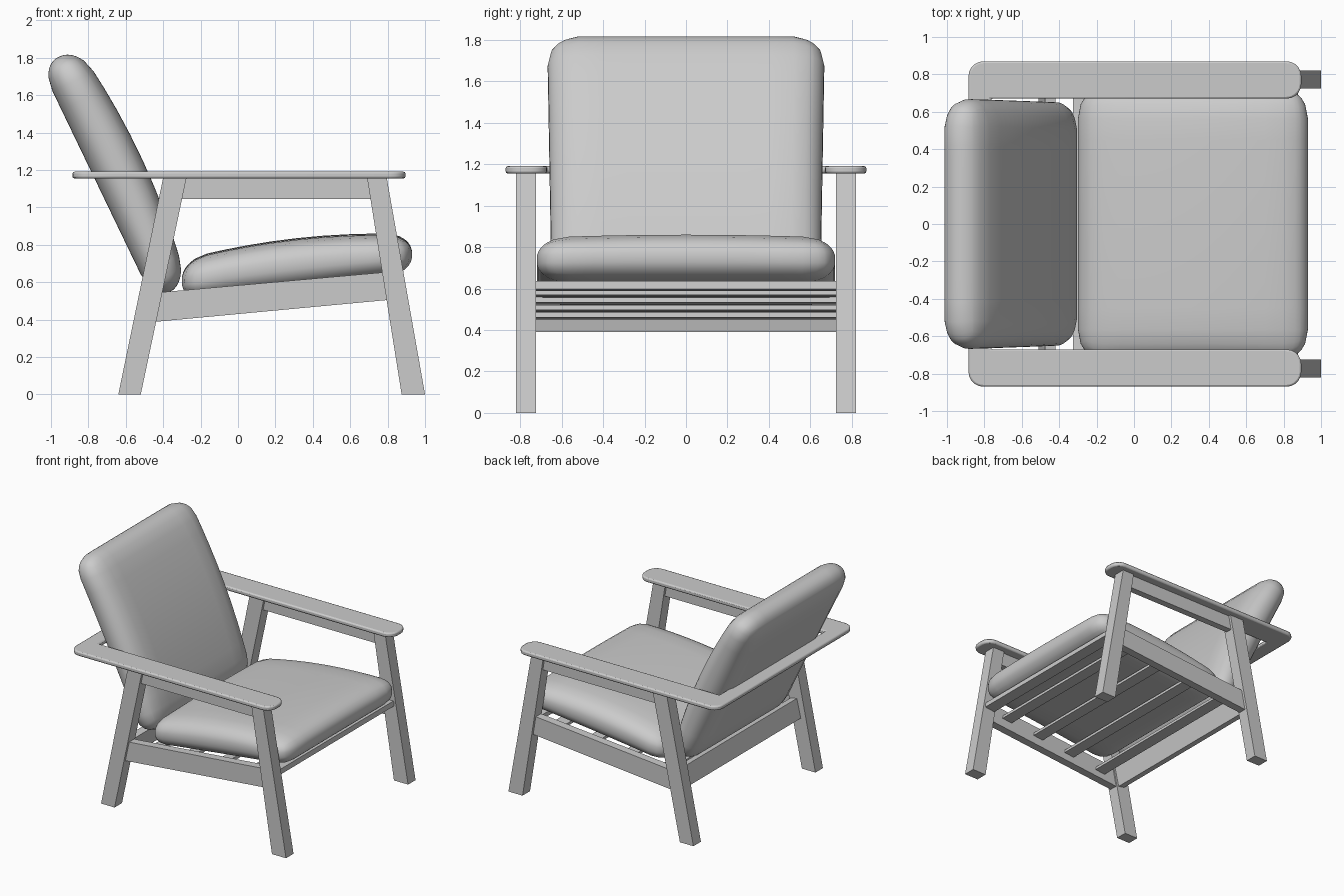
import bpy, bmesh, math
from mathutils import Vector

if "Cube" in bpy.data.objects:
    bpy.data.objects.remove(bpy.data.objects["Cube"])


def link(name, bm):
    bmesh.ops.recalc_face_normals(bm, faces=bm.faces)
    me = bpy.data.meshes.new(name)
    bm.to_mesh(me)
    bm.free()
    ob = bpy.data.objects.new(name, me)
    bpy.context.collection.objects.link(ob)
    return ob


def prism(name, pts, offset, mirror=False):
    """Extrude a closed 3D outline by offset; optionally mirror across y = 0."""
    bm = bmesh.new()
    face = bm.faces.new([bm.verts.new(p) for p in pts])
    ext = bmesh.ops.extrude_face_region(bm, geom=[face], use_keep_orig=True)
    verts = [g for g in ext["geom"] if isinstance(g, bmesh.types.BMVert)]
    bmesh.ops.translate(bm, verts=verts, vec=offset)
    ob = link(name, bm)
    if mirror:
        mod = ob.modifiers.new("Mirror", 'MIRROR')
        mod.use_axis = (False, True, False)
    return ob


def side_part(name, xz, y0, y1):
    return prism(name, [(x, y0, z) for x, z in xz], (0, y1 - y0, 0), True)


def cross_bar(name, x, z, w, h, tilt, half=0.74):
    c, s = math.cos(tilt), math.sin(tilt)
    pts = []
    for a, b in ((-1, -1), (1, -1), (1, 1), (-1, 1)):
        u, v = a * w / 2, b * h / 2
        pts.append((x + u * c - v * s, -half, z + u * s + v * c))
    return prism(name, pts, (0, 2 * half, 0))


def smooth(ob, angle=60):
    bpy.ops.object.select_all(action='DESELECT')
    ob.select_set(True)
    bpy.context.view_layer.objects.active = ob
    bpy.ops.object.shade_smooth_by_angle(angle=math.radians(angle))


def cushion(name, half, rad, shape):
    """Rounded box with a separate radius per axis, bent into place by shape()."""
    bm = bmesh.new()
    bmesh.ops.create_cube(bm, size=2)
    bmesh.ops.subdivide_edges(bm, edges=bm.edges[:], cuts=13, use_grid_fill=True)
    for v in bm.verts:
        q, d = Vector(), Vector()
        for i in range(3):
            p = half[i] * math.sin(v.co[i] * math.pi / 2)
            core = half[i] - rad[i]
            q[i] = max(-core, min(core, p))
            d[i] = (p - q[i]) / rad[i]
        d.normalize()
        v.co = shape(*[q[i] + d[i] * rad[i] for i in range(3)])
    smooth(link(name, bm), 80)


# Splayed legs
side_part("rear_leg", [(-.64, 0), (-.52, 0), (-.275, 1.16), (-.40, 1.16)], .725, .82)
side_part("front_leg", [(.875, 0), (1.0, 0), (.795, 1.16), (.69, 1.16)], .725, .82)

# Side rails
side_part("arm_rail", [(-.32, 1.045), (.72, 1.045), (.71, 1.16), (-.31, 1.16)], .745, .80)
side_part("seat_rail", [(-.46, .387), (.82, .507), (.80, .655), (-.43, .545)], .735, .80)

# Rear rail follows the leg slope, front rail and slats follow the seat
prism("rear_rail", [(-.51, -.74, .40), (-.455, -.74, .39), (-.42, -.74, .54), (-.475, -.74, .55)],
      (0, 1.48, 0))
TILT = math.atan(.1125)
cross_bar("front_rail", .83, .612, .09, .04, TILT)
for i in range(4):
    cross_bar(f"seat_slat_{i + 1}", -.28 + .31 * i, .468 + .036 * i, .09, .024, TILT)


# Armrest running round the back as one U-shaped board
def arc(cx, cy, a0, a1, r=.08, n=5):
    return [(cx + r * math.cos(math.radians(a0 + (a1 - a0) * i / n)),
             cy + r * math.sin(math.radians(a0 + (a1 - a0) * i / n))) for i in range(n + 1)]


side = ([(-.765, .67)] + arc(.815, .75, -90, 0) + arc(.815, .79, 0, 90)
        + arc(-.805, .79, 90, 180))
loop = side + [(x, -y) for x, y in reversed(side)]
arm = prism("armrest", [(x, y, 1.155) for x, y in loop], (0, 0, .036))
bev = arm.modifiers.new("Bevel", 'BEVEL')
bev.width, bev.segments, bev.limit_method = .01, 2, 'ANGLE'
bev.angle_limit = math.radians(40)
smooth(arm, 35)


# Seat cushion, thicker towards the front
def seat_shape(u, v, w):
    x = .315 + u
    low = .625 + (x - .75) * .12
    high = .86 - .14 * ((.75 - x) / 1.05) ** 2
    high -= .015 * (v / .72) ** 2
    return Vector((x, v, low + (high - low) * (w + 1) / 2))


cushion("seat_cushion", (.615, .72, 1), (.13, .15, .9), seat_shape)


# Back cushion, leaning back with a bulged front
def back_shape(u, v, w):
    s = .59 + u
    thick = .275 - .055 * ((s - .65) / .65) ** 2
    n = thick * (w + 1) / 2
    y = v * (.97 + .03 * s / 1.28)
    return Vector((-.50 - .434 * s + .901 * n, y, .60 + .901 * s + .434 * n))


cushion("back_cushion", (.695, .67, 1), (.14, .17, .95), back_shape)
